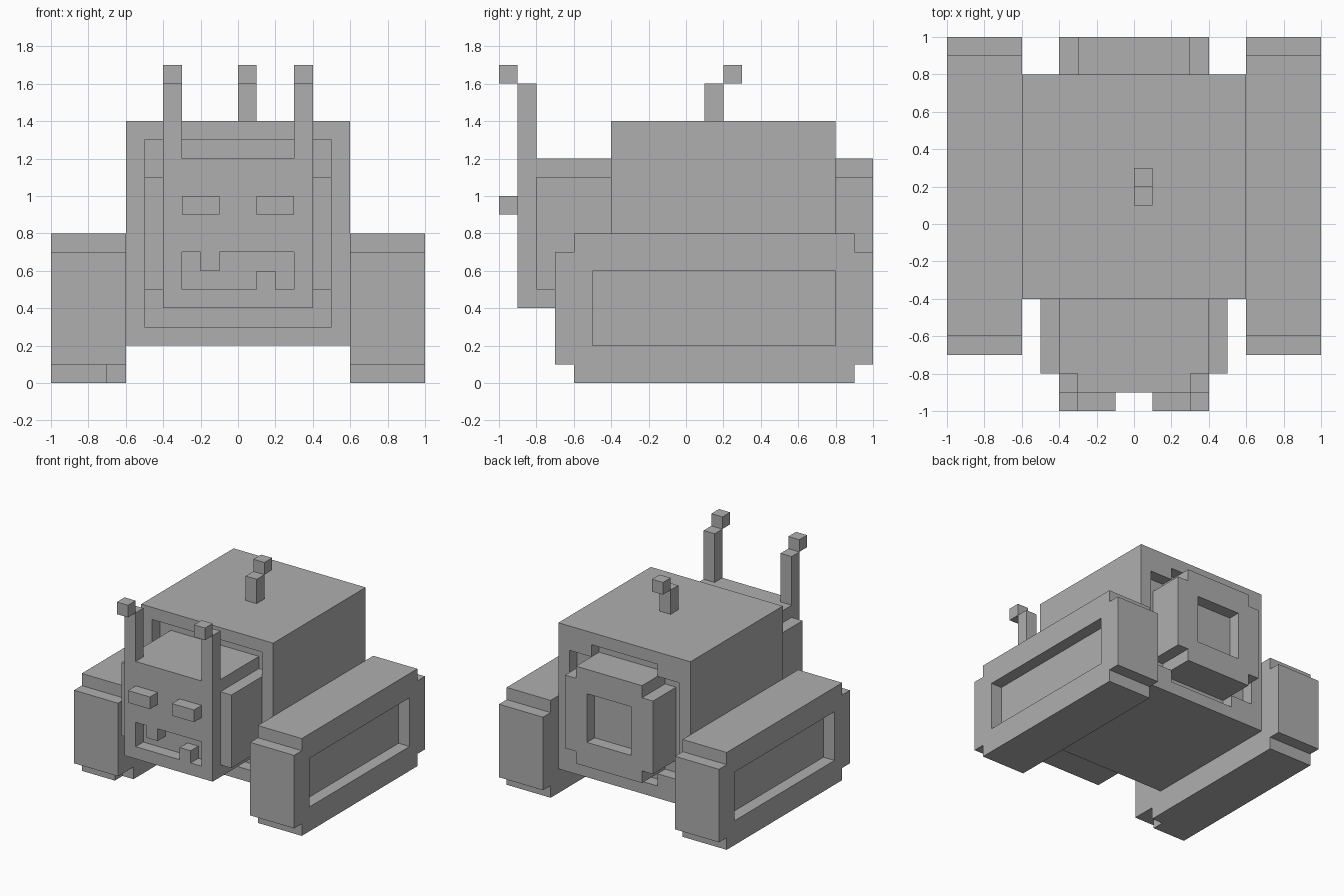
import bpy
import bmesh

cube = bpy.data.objects.get("Cube")
if cube:
    bpy.data.objects.remove(cube, do_unlink=True)

grey = bpy.data.materials.new("plain_grey")
grey.use_nodes = True
GREY = (0.43, 0.43, 0.43, 1)
grey.diffuse_color = GREY
grey.node_tree.nodes["Principled BSDF"].inputs["Base Color"].default_value = GREY


def stepped(u0, u1, v0, v1, su=0, sv=0):
    """Rectangle outline with a square step taken out of each corner."""
    if not su:
        return [(u0, v0), (u1, v0), (u1, v1), (u0, v1)]
    a, b, c, d = u0 + su, u1 - su, v0 + sv, v1 - sv
    return [(a, v0), (b, v0), (b, c), (u1, c), (u1, d), (b, d),
            (b, v1), (a, v1), (a, d), (u0, d), (u0, c), (a, c)]


def prism(name, outline, start, end, axis="y"):
    """Extrude an outline along x (outline in y, z) or along y (outline in x, z)."""
    def place(u, v, t):
        return (t, u, v) if axis == "x" else (u, t, v)

    bm = bmesh.new()
    low = [bm.verts.new(place(u, v, start)) for u, v in outline]
    high = [bm.verts.new(place(u, v, end)) for u, v in outline]
    bm.faces.new(low)
    bm.faces.new(high)
    n = len(outline)
    for i in range(n):
        j = (i + 1) % n
        bm.faces.new((low[i], low[j], high[j], high[i]))
    bmesh.ops.recalc_face_normals(bm, faces=bm.faces)
    mesh = bpy.data.meshes.new(name)
    bm.to_mesh(mesh)
    bm.free()
    mesh.materials.append(grey)
    obj = bpy.data.objects.new(name, mesh)
    bpy.context.scene.collection.objects.link(obj)
    return obj


def box(name, x0, x1, y0, y1, z0, z1):
    return prism(name, stepped(x0, x1, z0, z1), y0, y1)


def carve(target, cutter):
    """Subtract the cutter from the target, then discard it."""
    mod = target.modifiers.new("carve", "BOOLEAN")
    mod.operation = "DIFFERENCE"
    mod.solver = "EXACT"
    mod.object = cutter
    bpy.context.view_layer.objects.active = target
    bpy.ops.object.modifier_apply(modifier=mod.name)
    bpy.data.objects.remove(cutter, do_unlink=True)


# Body with a shallow recess at the front and a stepped one at the back
body = box("body", -0.6, 0.6, -0.4, 0.8, 0.2, 1.4)
carve(body, box("front_cutter", -0.5, 0.5, -0.5, -0.3, 0.3, 1.3))
carve(body, prism("back_cutter", stepped(-0.5, 0.5, 0.3, 1.3, 0.2, 0.1), 0.7, 0.9))

# Head with an open mouth
head = box("head", -0.4, 0.4, -0.9, -0.3, 0.4, 1.2)
carve(head, box("mouth_cutter", -0.3, 0.3, -1, -0.8, 0.5, 0.7))
box("upper_tooth", -0.2, -0.1, -0.9, -0.8, 0.6, 0.7)
box("lower_tooth", 0.1, 0.2, -0.9, -0.8, 0.5, 0.6)

# Back hatch with a square socket
hatch = prism("back_hatch", stepped(-0.4, 0.4, 0.4, 1.2, 0.1, 0.1), 0.7, 1)
carve(hatch, box("socket_cutter", -0.2, 0.2, 0.9, 1.1, 0.6, 1))

# Paired parts: wheels, cheeks, eyes and front antennae
wheels = {}
for side, s in (("left", 1), ("right", -1)):
    def span(a, b):
        return sorted((s * a, s * b))

    wheel = prism(side + "_wheel", stepped(-0.7, 1, 0, 0.8, 0.1, 0.1), *span(0.6, 1), "x")
    carve(wheel, prism("wheel_cutter", stepped(-0.5, 0.8, 0.2, 0.6), *span(0.9, 1.1), "x"))
    wheels[side] = wheel
    box(side + "_cheek", *span(0.4, 0.5), -0.8, -0.3, 0.5, 1.1)
    box(side + "_eye", *span(0.1, 0.3), -1, -0.9, 0.9, 1)
    box(side + "_antenna", *span(0.3, 0.4), -0.9, -0.8, 1.2, 1.6)
    box(side + "_antenna_tip", *span(0.3, 0.4), -1, -0.9, 1.6, 1.7)

# Small notch under the inner front corner of the right wheel
carve(wheels["right"], box("notch_cutter", -0.7, -0.5, -0.65, -0.5, -0.1, 0.1))

# Roof antenna
box("roof_antenna", 0, 0.1, 0.1, 0.2, 1.4, 1.6)
box("roof_antenna_tip", 0, 0.1, 0.2, 0.3, 1.6, 1.7)
